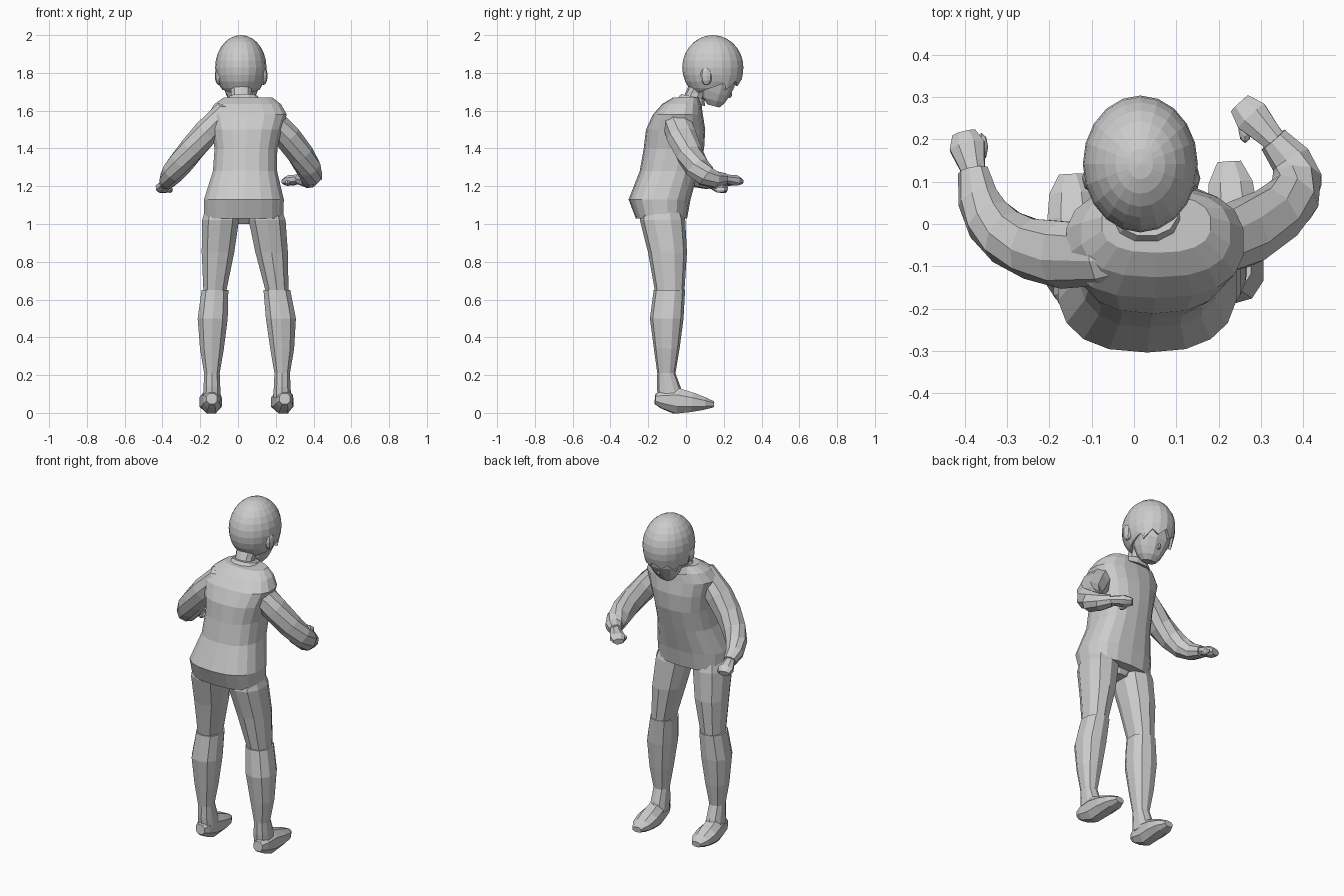
import bpy, bmesh, math
from mathutils import Vector

if "Cube" in bpy.data.objects:
    bpy.data.objects.remove(bpy.data.objects["Cube"])

X, Z = Vector((1, 0, 0)), Vector((0, 0, 1))


def finish(name, bm):
    bmesh.ops.recalc_face_normals(bm, faces=bm.faces)
    me = bpy.data.meshes.new(name)
    bm.to_mesh(me)
    bm.free()
    ob = bpy.data.objects.new(name, me)
    bpy.context.collection.objects.link(ob)
    return ob


def oval(c, u, v, n, power):
    pts = []
    for i in range(n):
        a = 2 * math.pi * (i + 0.5) / n
        ca, sa = math.cos(a), math.sin(a)
        pts.append(c + u * math.copysign(abs(ca) ** power, ca) + v * math.copysign(abs(sa) ** power, sa))
    return pts


def skin(name, rings):
    """Bridge rings of points and cap both ends."""
    bm = bmesh.new()
    loops = [[bm.verts.new(p) for p in r] for r in rings]
    n = len(loops[0])
    for a, b in zip(loops, loops[1:]):
        for i in range(n):
            j = (i + 1) % n
            bm.faces.new((a[i], a[j], b[j], b[i]))
    bm.faces.new(loops[0])
    bm.faces.new(loops[-1])
    return finish(name, bm)


def stack(name, centre_x, rows, n, tilt=0.0, power=0.87):
    """Level rings: z, half width, y centre, half depth."""
    v = Vector((0, math.cos(tilt), math.sin(tilt)))
    return skin(name, [oval(Vector((centre_x(z), y, z)), X * w, v * d, n, power) for z, w, y, d in rows])


def tube(name, pts, widths, heights, n):
    """Rings square to a path."""
    rings = []
    for i, p in enumerate(pts):
        t = (pts[min(i + 1, len(pts) - 1)] - pts[max(i - 1, 0)]).normalized()
        side = t.cross(Z).normalized()
        rings.append(oval(p, side * widths[i], side.cross(t) * heights[i], n, 0.9))
    return skin(name, rings)


def blob(name, centre, size, u=8, v=6):
    bm = bmesh.new()
    bmesh.ops.create_uvsphere(bm, u_segments=u, v_segments=v, radius=1)
    bmesh.ops.scale(bm, vec=size, verts=bm.verts)
    bmesh.ops.translate(bm, vec=centre, verts=bm.verts)
    return finish(name, bm)


# tunic with hem and rounded shoulders
stack("tunic", lambda z: .03 + .04 * max(0, z - 1.1), [
    (1.03, .212, -.13, .136), (1.13, .214, -.14, .164), (1.28, .172, -.09, .155),
    (1.40, .168, -.064, .16), (1.50, .188, -.055, .157), (1.58, .212, -.043, .132),
    (1.635, .178, -.022, .104), (1.67, .13, 0, .068)], 18, power=.8)
stack("pelvis", lambda z: .03, [(1.1, .17, -.13, .11), (1.0, .06, -.11, .05)], 12)

# trouser legs, boots and feet share one profile per part
for side, hip, splay, foot_x, turn, reach in (("left", -.09, -.08, -.138, -.012, .28),
                                              ("right", .15, .14, .247, -.022, .31)):
    def axis(z):
        return hip + splay * min(1.05 - z, .6)
    stack(side + "_trouser_leg", axis, [
        (1.1, .085, -.128, .1), (1.02, .102, -.124, .12), (.85, .09, -.098, .103),
        (.62, .06, -.085, .075)], 10)
    stack(side + "_boot", axis, [
        (.65, .074, -.088, .083), (.5, .083, -.102, .089), (.34, .066, -.102, .068),
        (.21, .043, -.104, .048), (.14, .046, -.092, .062), (.08, .05, -.08, .07)], 10)
    steps = (0, .12, .37, .62, .84, 1)
    tube(side + "_foot", [Vector((foot_x + turn * t, -.163 + reach * t, .075 - .03 * t)) for t in steps],
         (.03, .046, .056, .064, .056, .03), (.03, .05, .073, .056, .036, .017), 8)

# sleeves follow a bent path, then hand and thumb
ARMS = {"left": ((-.08, -.07, 1.585), (-.365, -.095, 1.26), (-.38, .125, 1.215), (-.402, .214, 1.18)),
        "right": ((.16, -.06, 1.58), (.5, .05, 1.19), (.33, .20, 1.24), (.25, .285, 1.225))}
for side, path in ARMS.items():
    a, b, c, tip = [Vector(p) for p in path]
    bend = [a * (1 - t) ** 2 + b * 2 * t * (1 - t) + c * t * t for t in (i / 6 for i in range(7))]
    tube(side + "_sleeve", [Vector((.04, -.05, 1.59))] + bend, (.06, .075, .082, .073, .067, .06, .05, .037),
         (.045, .062, .07, .068, .066, .06, .047, .033), 9)
    tube(side + "_hand", [c.lerp(tip, t) for t in (-.15, .2, .65, 1)],
         (.027, .034, .045, .03), (.024, .026, .03, .018), 8)
    inward = (tip - c).cross(Z).normalized() * (1 if side == "left" else -1)
    blob(side + "_thumb", c.lerp(tip, .55) + inward * .032 - Z * .015, (.016, .034, .016))


# neck, collar and bowed face
def head_x(z):
    return .017


stack("neck", head_x, [(1.62, .058, .02, .06), (1.69, .055, .048, .053), (1.77, .065, .09, .06)], 10)
stack("collar", lambda z: .03, [(1.64, .1, .025, .08), (1.675, .075, .035, .065)], 12, -.2)
stack("face", head_x, [
    (1.80, .105, .163, .11), (1.745, .1, .161, .1), (1.695, .084, .154, .08),
    (1.655, .065, .147, .062), (1.625, .04, .145, .034)], 12, -.25)
blob("nose", (.018, .23, 1.687), (.014, .014, .02))
for side, s in (("left", -1), ("right", 1)):
    blob(side + "_ear", (.017 + s * .118, .108, 1.785), (.022, .033, .05))

# hair cap: ellipsoid opened at the face, with an uneven fringe
crown = Vector((.015, .142, 1.828))
bm = bmesh.new()
bmesh.ops.create_uvsphere(bm, u_segments=20, v_segments=14, radius=1)
bmesh.ops.scale(bm, vec=(.136, .162, .172), verts=bm.verts)
bmesh.ops.translate(bm, vec=crown, verts=bm.verts)
bmesh.ops.bisect_plane(bm, geom=bm.verts[:] + bm.edges[:] + bm.faces[:],
                       plane_co=(0, .26, 1.765), plane_no=(0, .33, -.94), clear_outer=True)
rim = [v for v in bm.verts if v.is_boundary]
rim.sort(key=lambda v: math.atan2(v.co.y - crown.y, v.co.x - crown.x))
for i, v in enumerate(rim):
    if v.co.y > .2:
        v.co += Vector((0, -.015, -.045)) if i % 2 else Vector((0, 0, -.01))
hair = finish("hair", bm)
face = hair.data.polygons[0]
shell = hair.modifiers.new("thickness", 'SOLIDIFY')
shell.thickness = .015
shell.offset = -1 if face.normal.dot(face.center - crown) > 0 else 1
